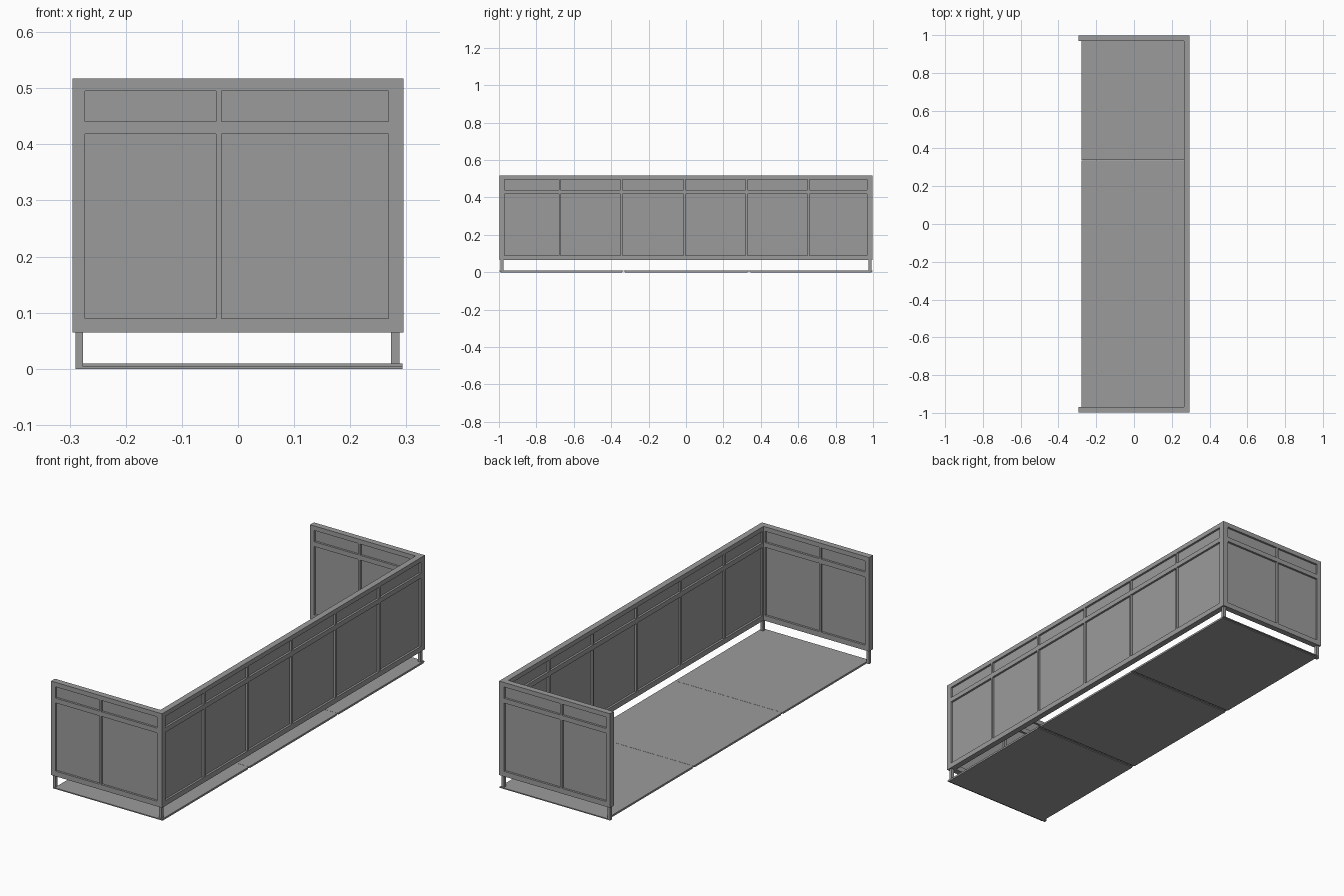
import bpy
import bmesh
from mathutils import Matrix, Vector

cube = bpy.data.objects.get("Cube")
if cube:
    bpy.data.objects.remove(cube, do_unlink=True)

grey = bpy.data.materials.new("plain grey")
grey.use_nodes = True
COLOUR = (0.33, 0.33, 0.33, 1)
grey.diffuse_color = COLOUR
grey.node_tree.nodes["Principled BSDF"].inputs["Base Color"].default_value = COLOUR

X, Y = 0.295, 0.998            # outer half sizes
THICK = 0.029                  # wall thickness
BOTTOM, TOP = 0.065, 0.517     # wall heights
RECESS = 0.010                 # panel depth on each side


def add_box(bm, x, y, z):
    lo, hi = Vector((x[0], y[0], z[0])), Vector((x[1], y[1], z[1]))
    matrix = Matrix.Translation((lo + hi) / 2) @ Matrix.Diagonal((*(hi - lo), 1))
    bmesh.ops.create_cube(bm, size=1, matrix=matrix)


def finish(bm, name):
    mesh = bpy.data.meshes.new(name)
    bmesh.ops.recalc_face_normals(bm, faces=bm.faces)
    bm.to_mesh(mesh)
    bm.free()
    mesh.materials.append(grey)
    obj = bpy.data.objects.new(name, mesh)
    bpy.context.collection.objects.link(obj)
    return obj


def box(name, x, y, z):
    bm = bmesh.new()
    add_box(bm, x, y, z)
    return finish(bm, name)


def bays(start, posts, end, half=0.005):
    edges = [start] + [p + s for p in posts for s in (-half, half)] + [end]
    return list(zip(edges[::2], edges[1::2]))


# U-shaped wall body, extruded from its plan
bm = bmesh.new()
xi, yi = X - THICK, Y - THICK
plan = [(-X, -Y), (X, -Y), (X, Y), (-X, Y), (-X, yi), (xi, yi), (xi, -yi), (-X, -yi)]
face = bm.faces.new([bm.verts.new((x, y, BOTTOM)) for x, y in plan])
new = bmesh.ops.extrude_face_region(bm, geom=[face])["geom"]
bmesh.ops.translate(bm, vec=(0, 0, TOP - BOTTOM),
                    verts=[v for v in new if isinstance(v, bmesh.types.BMVert)])
walls = finish(bm, "panelled_walls")

# Recessed panels, cut into both sides of all three walls
bm = bmesh.new()
GAP = 0.01
for z in ((0.09, 0.418), (0.441, 0.495)):
    for y0, y1 in bays(-0.971, (-0.675, -0.345, -0.009, 0.323, 0.655), 0.969):
        add_box(bm, (X - RECESS, X + GAP), (y0, y1), z)
        add_box(bm, (xi - GAP, xi + RECESS), (max(y0, -0.962), min(y1, 0.962)), z)
    for x0, x1 in bays(-0.273, (-0.034,), 0.268):
        for s in (-1, 1):
            add_box(bm, (x0, x1), sorted((s * (Y - RECESS), s * (Y + GAP))), z)
            add_box(bm, (x0, min(x1, 0.258)), sorted((s * (yi - GAP), s * (yi + RECESS))), z)
cutter = finish(bm, "panel_cutter")
cutter.hide_render = True
mod = walls.modifiers.new("panels", "BOOLEAN")
mod.operation, mod.solver, mod.object = "DIFFERENCE", "EXACT", cutter
bpy.context.view_layer.objects.active = walls
bpy.ops.object.modifier_apply(modifier=mod.name)
bpy.data.objects.remove(cutter, do_unlink=True)

# Corner legs
for side, s in (("front", -1), ("back", 1)):
    y = sorted((s * 0.976, s * 0.991))
    box(side + "_right_leg", (-0.290, -0.276), y, (0, BOTTOM))
    box(side + "_left_leg", (0.273, 0.288), y, (0.005, BOTTOM))

# Base plate in three sections, with grooves underneath
seams = (-Y, -0.335, 0.338, Y)
for name, y0, y1 in zip(("front", "middle", "back"), seams, seams[1:]):
    bm = bmesh.new()
    add_box(bm, (-0.277, 0.293), (y0, y1 - 0.001), (0.004, 0.009))
    add_box(bm, (-0.277, 0.293), (y0 + 0.008, y1 - 0.008), (0, 0.004))
    finish(bm, name + "_base_plate")
